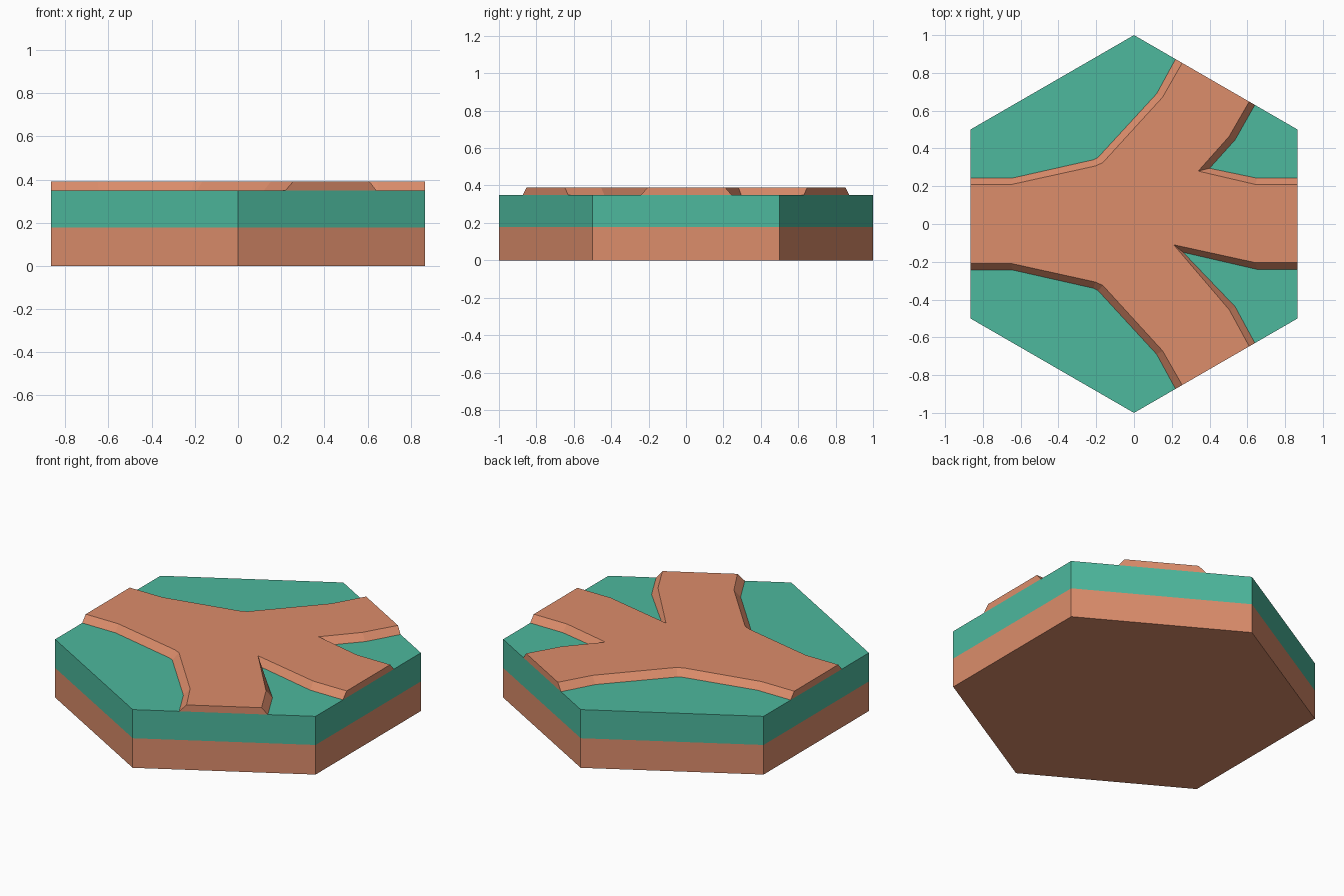
import bpy, bmesh, math

if "Cube" in bpy.data.objects:
    bpy.data.objects.remove(bpy.data.objects["Cube"])

Z_DIRT, Z_GRASS, Z_PATH = 0.178, 0.35, 0.39
X = math.sqrt(3) / 2


def material(name, rgb):
    m = bpy.data.materials.new(name)
    m.diffuse_color = (*rgb, 1)
    m.use_nodes = True
    m.node_tree.nodes["Principled BSDF"].inputs["Base Color"].default_value = m.diffuse_color
    return m


def make_object(name, bm, mats):
    bmesh.ops.recalc_face_normals(bm, faces=bm.faces)
    me = bpy.data.meshes.new(name)
    bm.to_mesh(me)
    bm.free()
    for m in mats:
        me.materials.append(m)
    ob = bpy.data.objects.new(name, me)
    bpy.context.collection.objects.link(ob)
    return ob


def ring(bm, pts, z):
    return [bm.verts.new((x, y, z)) for x, y in pts]


def bridge(bm, a, b):
    n = len(a)
    return [bm.faces.new((a[i], a[(i + 1) % n], b[(i + 1) % n], b[i])) for i in range(n)]


def hex_y(x):
    # y of the slanted hexagon edge at x
    return 1 - abs(x) / math.sqrt(3)


dirt = material("dirt brown", (0.716, 0.266, 0.147))
grass = material("grass teal", (0.074, 0.479, 0.337))

# Hexagonal tile: dirt layer below, grass layer above
hexagon = [(math.sin(math.radians(60 * i)), math.cos(math.radians(60 * i))) for i in range(6)]
bm = bmesh.new()
r0, r1, r2 = (ring(bm, hexagon, z) for z in (0, Z_DIRT, Z_GRASS))
bm.faces.new(r0)
bridge(bm, r0, r1)
bridge(bm, r1, r2)
bm.faces.new(r2)
for f in bm.faces:
    f.material_index = int(f.calc_center_median().z > Z_DIRT)
make_object("hex_tile", bm, [dirt, grass])

# Path banks as (foot point, top point) pairs
left_bank = [
    ((-X, 0.243), (-X, 0.209)), ((-0.645, 0.243), (-0.65, 0.209)),
    ((-0.215, 0.34), (-0.205, 0.307)), ((-0.19, 0.353), (-0.165, 0.325)),
    ((0.12, 0.69), (0.152, 0.672)), ((0.22, hex_y(0.22)), (0.255, hex_y(0.255))),
]
upper_notch = [
    ((X, 0.243), (X, 0.209)), ((0.65, 0.243), (0.645, 0.209)),
    ((0.40, 0.295), (0.34, 0.28)), ((0.535, 0.445), (0.503, 0.463)),
    ((0.64, hex_y(0.64)), (0.61, hex_y(0.61))),
]
lower_notch = [
    ((0.64, -hex_y(0.64)), (0.61, -hex_y(0.61))), ((0.535, -0.437), (0.505, -0.455)),
    ((0.26, -0.15), (0.21, -0.11)),
    ((0.65, -0.24), (0.645, -0.205)), ((X, -0.24), (X, -0.205)),
]
mirrored_bank = [tuple((x, -y) for x, y in pair) for pair in left_bank]
outline = mirrored_bank + lower_notch + upper_notch + left_bank[::-1]

# Raised path with sloping banks
bm = bmesh.new()
foot = ring(bm, [p[0] for p in outline], Z_GRASS)
top = ring(bm, [p[1] for p in outline], Z_PATH)
bridge(bm, foot, top)
bm.faces.new(top)
make_object("forked_path", bm, [dirt])
